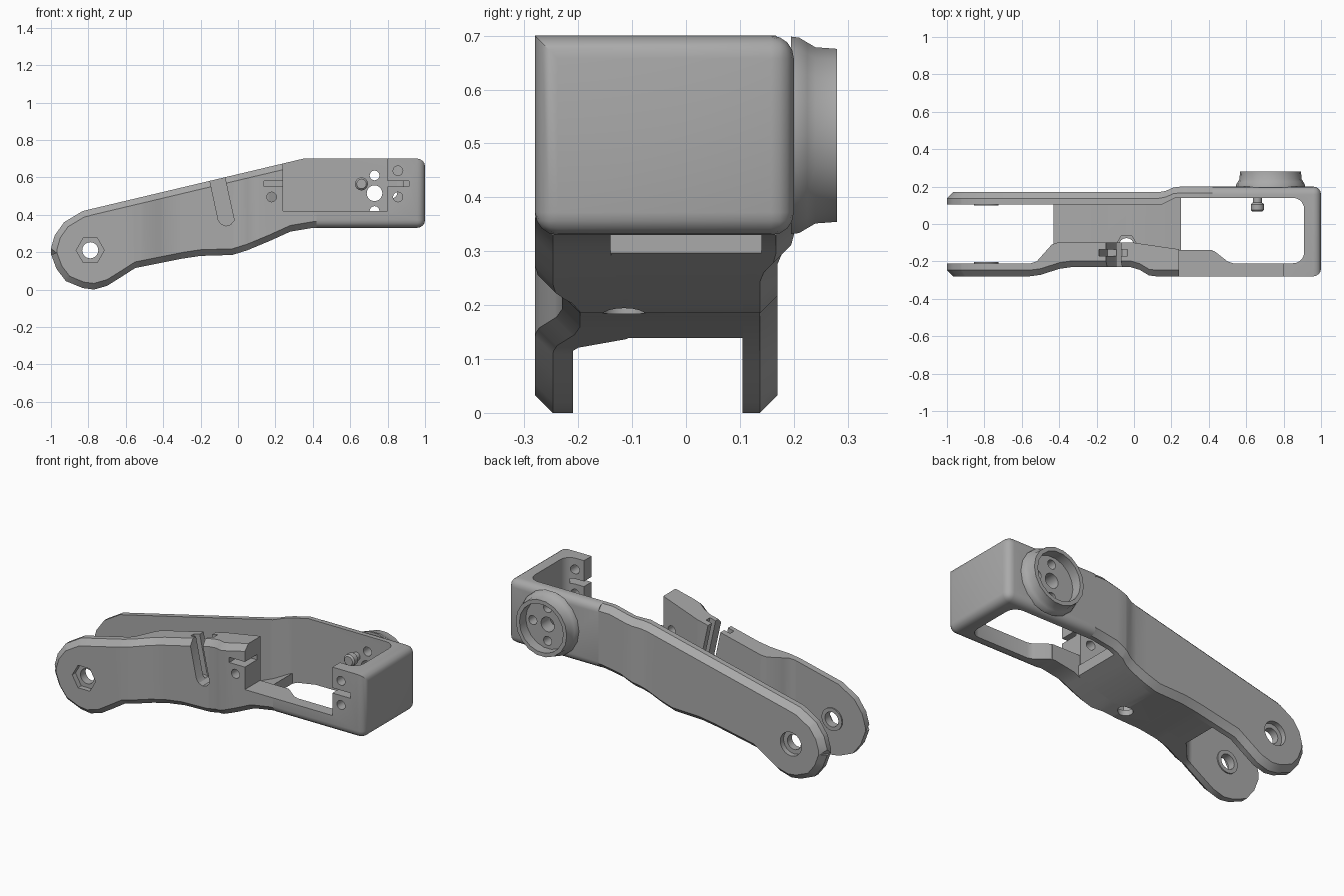
import bpy, bmesh, math
from mathutils import Matrix, Vector

if "Cube" in bpy.data.objects:
    bpy.data.objects.remove(bpy.data.objects["Cube"])

grey = bpy.data.materials.new("plain grey")
grey.diffuse_color = (0.4, 0.4, 0.4, 1)
grey.use_nodes = True
grey.node_tree.nodes["Principled BSDF"].inputs["Base Color"].default_value = grey.diffuse_color


def finish(name, bm):
    bmesh.ops.recalc_face_normals(bm, faces=bm.faces)
    me = bpy.data.meshes.new(name)
    bm.to_mesh(me)
    bm.free()
    ob = bpy.data.objects.new(name, me)
    me.materials.append(grey)
    bpy.context.collection.objects.link(ob)
    return ob


def activate(ob):
    bpy.ops.object.select_all(action='DESELECT')
    ob.select_set(True)
    bpy.context.view_layer.objects.active = ob


def cut(ob, *cutters):
    for c in cutters:
        activate(ob)
        m = ob.modifiers.new("cut", 'BOOLEAN')
        m.operation, m.solver, m.object = 'DIFFERENCE', 'EXACT', c
        bpy.ops.object.modifier_apply(modifier=m.name)


def prism(name, pts, lo, hi, axis='y'):
    """Extrude an (x, z) outline along y, or an (x, y) outline along z."""
    bm = bmesh.new()
    at = (lambda p, d: (p[0], d, p[1])) if axis == 'y' else (lambda p, d: (p[0], p[1], d))
    a = [bm.verts.new(at(p, lo)) for p in pts]
    b = [bm.verts.new(at(p, hi)) for p in pts]
    bm.faces.new(a)
    bm.faces.new(b)
    for i in range(len(pts)):
        j = (i + 1) % len(pts)
        bm.faces.new((a[i], a[j], b[j], b[i]))
    return finish(name, bm)


def box(name, x0, x1, y0, y1, z0, z1):
    return prism(name, [(x0, z0), (x1, z0), (x1, z1), (x0, z1)], y0, y1)


def disc(x, z, r, n=20, turn=0.0):
    return [(x + r * math.cos(2 * math.pi * i / n + turn),
             z + r * math.sin(2 * math.pi * i / n + turn)) for i in range(n)]


def lathe(name, x, z, rings, n):
    """Stack of circles given as (y, radius) about an axis along y."""
    bm = bmesh.new()
    loops = [[bm.verts.new((px, y, pz)) for px, pz in disc(x, z, r, n)] for y, r in rings]
    skin(bm, loops)
    return finish(name, bm)


def skin(bm, loops):
    for a, b in zip(loops, loops[1:]):
        for i in range(len(a)):
            j = (i + 1) % len(a)
            bm.faces.new((a[i], a[j], b[j], b[i]))
    bm.faces.new(loops[0])
    bm.faces.new(loops[-1])


def lerp(table, x):
    if x <= table[0][0]:
        return table[0][1]
    for (xa, a), (xb, b) in zip(table, table[1:]):
        if x <= xb:
            return a + (b - a) * (x - xa) / (xb - xa)
    return table[-1][1]


# Side outline of the arm and the plan curves of its two plates
TOP = [(-1, .22), (-.98, .29), (-.93, .36), (-.83, .42), (.35, .70), (1, .70)]
BOTTOM = [(-1, .19), (-.97, .11), (-.92, .045), (-.83, .008), (-.77, 0), (-.70, .02),
          (-.62, .07), (-.55, .115), (-.3, .165), (-.2, .18), (-.03, .185), (.05, .21),
          (.17, .26), (.28, .31), (.40, .33)]
FRONT_OUT = [(-.56, -.28), (-.50, -.272), (-.40, -.24), (-.33, -.23), (-.02, -.23),
             (.03, -.245), (.08, -.275), (.12, -.28)]
FRONT_IN = [(-.55, -.21), (-.52, -.20), (-.44, -.11), (-.41, -.10), (0, -.10), (.24, -.135)]
BACK_OUT = [(.13, .17), (.17, .177), (.21, .195), (.25, .20)]
BACK_IN = [(.15, .105), (.22, .14)]
RAIL_TOP, RAIL_IN = [(.24, .42)], [(.24, -.14)]
HUB = Vector((-.79, .21))
CH = .033


def plate(name, x0, x1, top, bottom, outer, inner, top_ch=CH, bot_ch=CH):
    """Skin cross-sections along x, with chamfers on the outer long edges."""
    xs = {x0, x1} | {x for t in (top, bottom, outer, inner) for x, _ in t}
    xs = sorted(x for x in xs if x0 <= x <= x1)
    bm = bmesh.new()
    loops = []
    for x in xs:
        zt, zb, yo, yi = (lerp(t, x) for t in (top, bottom, outer, inner))
        s = 1 if yi > yo else -1

        def inset(z, c):
            if x < HUB.x:
                p = HUB + (Vector((x, z)) - HUB) * (1 - abs(c) / .21)
                return (p.x, yo, p.y)
            return (x, yo, z + c)
        ring = [(x, yi, zb), (x, yi, zt)]
        if top_ch:
            ring.append((x, yo + s * top_ch, zt))
        ring.append(inset(zt, -top_ch))
        ring.append(inset(zb, bot_ch))
        if bot_ch:
            ring.append((x, yo + s * bot_ch, zb))
        loops.append([bm.verts.new(p) for p in ring])
    skin(bm, loops)
    return finish(name, bm)


front_plate = plate("front_plate", -1, .24, TOP, BOTTOM, FRONT_OUT, FRONT_IN)
back_plate = plate("back_plate", -1, .42, TOP, BOTTOM, BACK_OUT, BACK_IN)
front_rail = plate("front_rail", .24, .42, RAIL_TOP, BOTTOM, FRONT_OUT, RAIL_IN, 0)
FLOOR_TOP = [(x, z + .06) for x, z in BOTTOM]
floor = plate("floor", -.43, .25, FLOOR_TOP, BOTTOM, [(-.5, -.11), (0, -.11), (.25, -.14)],
              [(.15, .106), (.22, .141)], 0, 0)

# Frame at the wide end: bevelled block, hollowed, with an open front window
frame = box("end_frame", .42, 1, -.28, .20, .33, .70)
bm = bmesh.new()
bm.from_mesh(frame.data)
edges = []
for e in bm.edges:
    m = (e.verts[0].co + e.verts[1].co) / 2
    at_end = m.x > .99
    long_edge = .5 < m.x < .9 and not (m.y < 0 and m.z > .5)
    if at_end or long_edge:
        edges.append(e)
bmesh.ops.bevel(bm, geom=edges, offset=.042, segments=4, profile=.5, affect='EDGES')
bm.to_mesh(frame.data)
bm.free()

hollow = [(.40, -.14), (.43, -.145), (.50, -.20), (.53, -.21)]
for cy, a0 in ((-.15, -90), (.08, 0)):
    hollow += [(.85 + .06 * math.cos(math.radians(a0 + a)),
                cy + .06 * math.sin(math.radians(a0 + a))) for a in range(0, 91, 18)]
hollow.append((.40, .14))
cutters = [prism("hollow_cutter", hollow, .1, .9, 'z'),
           box("window_cutter", .3, .80, -.4, .0, .42, .9)]
cut(frame, *cutters)

# Flared hub on the back with a recessed face
hub = lathe("hub", .73, .515, [(.195, .186), (.21, .184), (.225, .175), (.24, .166), (.28, .163)], 18)
recess = lathe("recess_cutter", .73, .515, [(.222, .14), (.4, .14)], 18)
cut(hub, recess)
cutters.append(recess)
for dx, dz, r in ((0, 0, .042), (0, .095, .026), (0, -.095, .026), (.095, 0, .026)):
    c = prism("hub_hole_cutter", disc(.73 + dx, .515 + dz, r), .0, .5)
    cut(hub, c)
    cut(frame, c)
    cutters.append(c)

# Peg inside the frame
peg = lathe("peg", .66, .565, [(.14, .024), (.115, .024), (.105, .035), (.075, .035), (.066, .026)], 16)

# Screw holes and grooves in the mounting faces either side of the window
for x, z in ((.855, .495), (.855, .635)):
    c = prism("screw_cutter", disc(x, z, .026, 16), -.4, -.15)
    cut(frame, c)
    cutters.append(c)
groove = box("groove_cutter", .78, .915, -.4, -.2, .55, .58)
cut(frame, groove)
left_screw = prism("screw_cutter", disc(.18, .495, .026, 16), -.4, -.05)
left_groove = box("groove_cutter", .14, .3, -.4, -.17, .55, .58)

# Tilted slot through the front plate, wider on the inner side
slot = prism("slot_cutter", [(-.18, .72), (-.105, .37), (-.09, .35), (-.065, .34), (-.04, .347),
                             (-.02, .37), (-.097, .72)], -.4, 0)
wide = prism("wide_slot_cutter", [(-.218, .72), (-.143, .355), (.02, .355), (-.058, .72)], -.17, -.135)

# Pivot: through hole, hexagon pocket in front, round pocket behind
pivot = prism("pivot_cutter", disc(*HUB, .043, 24), -.5, .5)
hexagon = prism("hexagon_cutter", disc(*HUB, .075, 6), -.5, -.25)
pocket = prism("pocket_cutter", disc(*HUB, .068, 24), .14, .5)
cut(front_plate, left_screw, left_groove, slot, wide, pivot, hexagon)
cut(back_plate, pivot, pocket)

# Washers around the pivot on the inner faces
for name, y0, y1 in (("front_washer", -.21, -.203), ("back_washer", .098, .105)):
    cut(prism(name, disc(*HUB, .065, 24), y0, y1), pivot)

# Bolt hole through the floor, with a hexagon seat
bolt = prism("bolt_cutter", disc(-.04, -.115, .04, 16), .1, .33, 'z')
seat = prism("seat_cutter", disc(-.04, -.115, .058, 6), .215, .33, 'z')
cut(floor, bolt, seat)
cut(front_plate, bolt, seat)
cutters += [groove, left_screw, left_groove, slot, wide, pivot, hexagon, pocket, bolt, seat]

for c in cutters:
    bpy.data.objects.remove(c)
for ob in list(bpy.context.scene.objects):
    activate(ob)
    bpy.ops.object.shade_smooth_by_angle(angle=math.radians(30))
